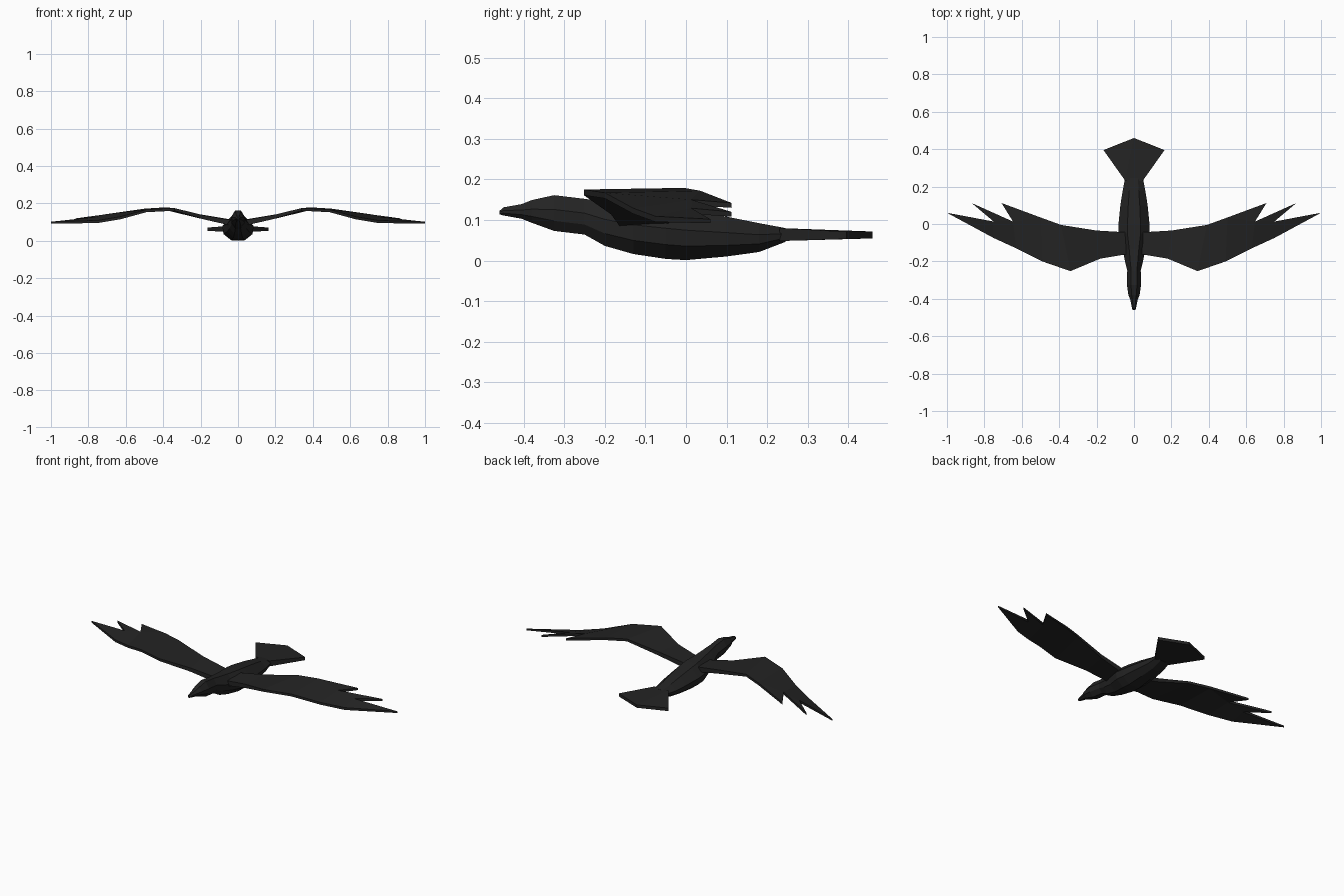
import bpy, bmesh

old = bpy.data.objects.get("Cube")
if old:
    bpy.data.objects.remove(old, do_unlink=True)

# One dark plumage colour
plumage = bpy.data.materials.new("black_plumage")
plumage.use_nodes = True
COLOUR = (0.017, 0.017, 0.017, 1)
plumage.diffuse_color = COLOUR
plumage.node_tree.nodes["Principled BSDF"].inputs["Base Color"].default_value = COLOUR


def finish(name, bm):
    bmesh.ops.recalc_face_normals(bm, faces=bm.faces)
    mesh = bpy.data.meshes.new(name)
    bm.to_mesh(mesh)
    bm.free()
    mesh.materials.append(plumage)
    obj = bpy.data.objects.new(name, mesh)
    bpy.context.collection.objects.link(obj)
    return obj


def loft(name, stations):
    """Eight-sided rings along y; each station is (y, half width, bottom, top)."""
    bm = bmesh.new()
    rings = []
    for y, w, low, high in stations:
        h = high - low
        half = [(0.42 * w, high), (w, low + 0.6 * h), (0.93 * w, low + 0.28 * h), (0.4 * w, low)]
        loop = half + [(-x, z) for x, z in reversed(half)]
        rings.append([bm.verts.new((x, y, z)) for x, z in loop])
    for a, b in zip(rings, rings[1:]):
        for i in range(len(a)):
            j = (i + 1) % len(a)
            bm.faces.new((a[i], a[j], b[j], b[i]))
    bm.faces.new(rings[0])
    bm.faces.new(rings[-1])
    return finish(name, bm)


def slab(name, points, panels, side=1):
    """Closed plate from named points (x, y, z, thickness) and panels of names."""
    bm = bmesh.new()
    top, bottom = {}, {}
    for key, (x, y, z, t) in points.items():
        top[key] = bm.verts.new((side * x, y, z + t / 2))
        bottom[key] = bm.verts.new((side * x, y, z - t / 2))
    edges = [(p[i - 1], p[i]) for p in panels for i in range(len(p))]
    for p in panels:
        bm.faces.new([top[k] for k in p])
        bm.faces.new([bottom[k] for k in reversed(p)])
    for a, b in edges:
        if (b, a) not in edges:
            bm.faces.new((top[a], bottom[a], bottom[b], top[b]))
    return finish(name, bm)


# Body, neck, head and beak
loft("body", [
    (-0.46, 0.006, 0.114, 0.122),
    (-0.45, 0.011, 0.111, 0.131),
    (-0.405, 0.020, 0.103, 0.139),
    (-0.38, 0.030, 0.093, 0.149),
    (-0.325, 0.038, 0.073, 0.161),
    (-0.25, 0.036, 0.064, 0.152),
    (-0.20, 0.048, 0.036, 0.145),
    (-0.13, 0.062, 0.016, 0.136),
    (-0.05, 0.084, 0.004, 0.130),
    (0.0, 0.083, 0.001, 0.124),
    (0.10, 0.073, 0.010, 0.108),
    (0.18, 0.060, 0.021, 0.092),
    (0.245, 0.048, 0.046, 0.080),
])

# Fan tail
slab("tail", {
    "root_l": (0.046, 0.23, 0.064, 0.032),
    "root_r": (-0.046, 0.23, 0.064, 0.032),
    "corner_l": (0.163, 0.395, 0.062, 0.018),
    "corner_r": (-0.163, 0.395, 0.062, 0.018),
    "end": (0, 0.46, 0.063, 0.017),
}, [("root_r", "root_l", "end"),
    ("root_l", "corner_l", "end"),
    ("root_r", "end", "corner_r")])

# Wings: lead points run along the front edge, trail points along the back
wing_points = {
    "lead_root": (0.03, -0.160, 0.095, 0.030),
    "lead_arm": (0.18, -0.185, 0.125, 0.022),
    "lead_wrist": (0.34, -0.252, 0.168, 0.014),
    "lead_hand": (0.49, -0.200, 0.160, 0.014),
    "lead_outer": (0.63, -0.130, 0.122, 0.014),
    "lead_end": (0.75, -0.075, 0.102, 0.014),
    "trail_root": (0.03, -0.045, 0.098, 0.030),
    "trail_arm": (0.20, -0.035, 0.130, 0.022),
    "trail_wrist": (0.39, -0.005, 0.172, 0.014),
    "trail_hand": (0.50, 0.035, 0.165, 0.014),
    "notch_in": (0.647, 0.013, 0.143, 0.014),
    "notch_out": (0.75, 0.013, 0.122, 0.014),
    "tip_in": (0.708, 0.112, 0.136, 0.012),
    "tip_mid": (0.868, 0.112, 0.114, 0.012),
    "tip_out": (1.0, 0.060, 0.097, 0.010),
}
wing_panels = [
    ("lead_root", "lead_arm", "trail_arm", "trail_root"),
    ("lead_arm", "lead_wrist", "trail_wrist", "trail_arm"),
    ("lead_wrist", "lead_hand", "trail_hand", "trail_wrist"),
    ("lead_hand", "lead_outer", "notch_in", "trail_hand"),
    ("lead_outer", "lead_end", "notch_out", "notch_in"),
    ("trail_hand", "notch_in", "tip_in"),
    ("notch_in", "notch_out", "tip_mid"),
    ("lead_end", "tip_out", "notch_out"),
]
for name, side in (("left_wing", 1), ("right_wing", -1)):
    slab(name, wing_points, wing_panels, side)
